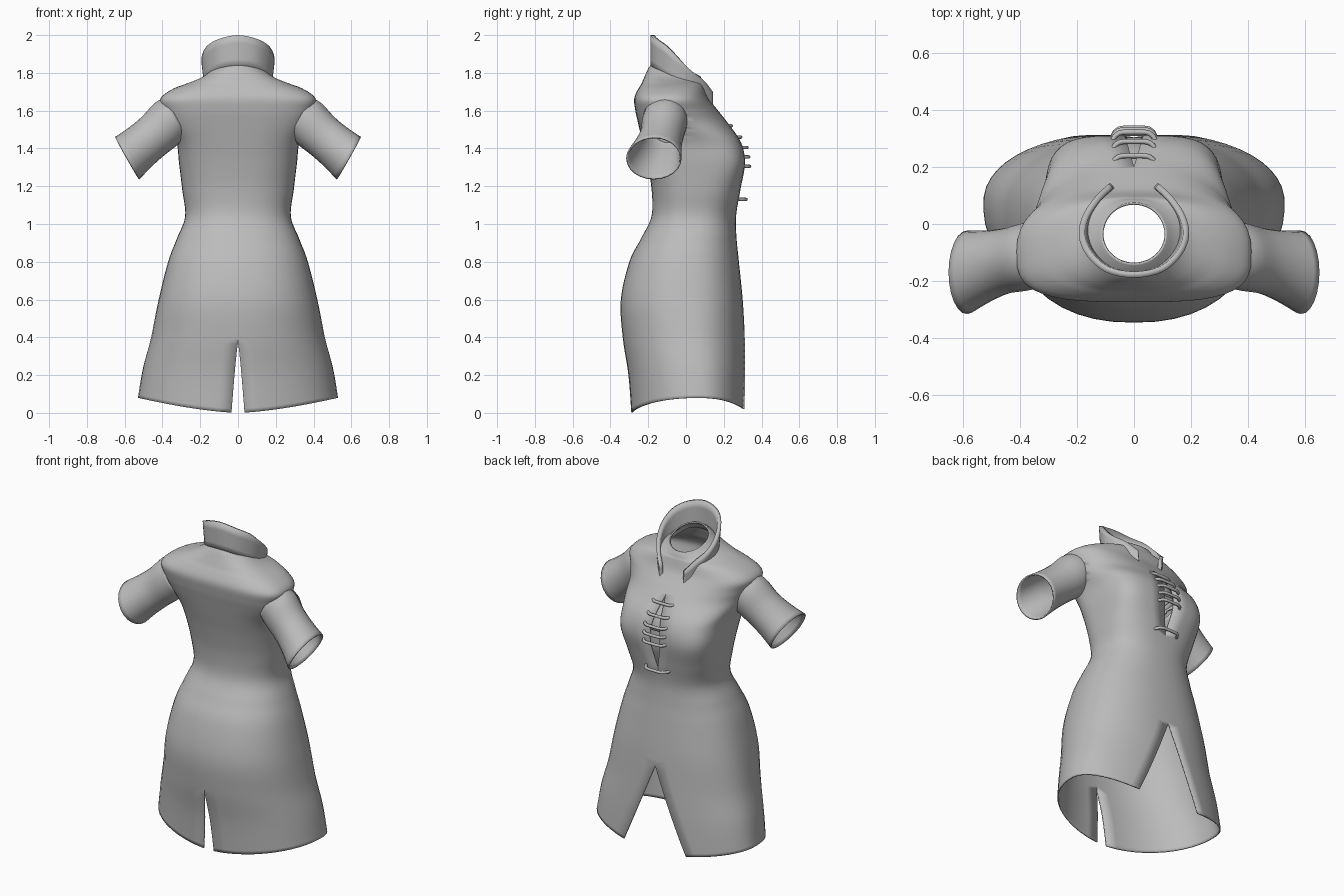
import bpy, bmesh, math
from mathutils import Vector

cube = bpy.data.objects.get("Cube")
if cube:
    bpy.data.objects.remove(cube)

cloth = bpy.data.materials.new("grey cloth")
cloth.use_nodes = True
GREY = (0.5, 0.5, 0.5, 1)
cloth.diffuse_color = GREY
cloth.node_tree.nodes["Principled BSDF"].inputs["Base Color"].default_value = GREY


def finish(name, bm, thickness):
    """Turn a bmesh shell into a smooth, thin cloth object."""
    bmesh.ops.remove_doubles(bm, verts=bm.verts[:], dist=0.0005)
    bmesh.ops.recalc_face_normals(bm, faces=bm.faces[:])
    mesh = bpy.data.meshes.new(name)
    bm.to_mesh(mesh)
    bm.free()
    obj = bpy.data.objects.new(name, mesh)
    bpy.context.collection.objects.link(obj)
    mesh.materials.append(cloth)
    for o in bpy.context.selected_objects:
        o.select_set(False)
    bpy.context.view_layer.objects.active = obj
    obj.select_set(True)
    bpy.ops.object.shade_smooth_by_angle(angle=math.radians(50))
    solid = obj.modifiers.new("thickness", "SOLIDIFY")
    solid.thickness = thickness
    solid.offset = -1


def skin(bm, rows):
    """Bridge rows of points with quads."""
    grid = [[bm.verts.new(p) for p in row] for row in rows]
    for a, b in zip(grid, grid[1:]):
        for i in range(len(a) - 1):
            bm.faces.new((a[i], a[i + 1], b[i + 1], b[i]))


def spline(table, t):
    """Catmull-Rom through the rows of a table, t from 0 to 1."""
    k = t * (len(table) - 1)
    i = min(int(k), len(table) - 2)
    f = k - i
    p = [Vector(table[max(0, min(j, len(table) - 1))]) for j in range(i - 1, i + 3)]
    m0, m1 = (p[2] - p[0]) / 2, (p[3] - p[1]) / 2
    return (p[1] * (2 * f**3 - 3 * f**2 + 1) + m0 * (f**3 - 2 * f**2 + f)
            + p[2] * (3 * f**2 - 2 * f**3) + m1 * (f**3 - f**2))


# Dress body: height, half width, back y, front y, widest y,
# squareness of the front half, squareness of the back half
BODY = [
    (0, .53, -.29, .325, .07, 2.2, 2.2), (.2, .503, -.305, .32, .06, 2.2, 2.2),
    (.4, .46, -.335, .312, .04, 2.2, 2.2), (.6, .42, -.345, .3, .02, 2.3, 2.3),
    (.8, .37, -.3, .28, .01, 2.3, 2.3), (.92, .325, -.24, .268, .02, 2.3, 2.3),
    (1.04, .28, -.183, .265, .03, 2.5, 2.3), (1.18, .295, -.182, .288, .03, 3.2, 2.4),
    (1.32, .312, -.205, .312, .01, 4.2, 2.6), (1.43, .325, -.23, .292, -.04, 3.6, 2.8),
    (1.53, .37, -.253, .225, -.09, 2.4, 3), (1.6, .397, -.268, .17, -.1, 2.3, 3.2),
    (1.665, .41, -.274, .12, -.1, 2.5, 3.2), (1.72, .335, -.25, .1, -.09, 2.5, 2.8),
    (1.765, .205, -.218, .09, -.07, 2.3, 2.4), (1.8, .15, -.19, .085, -.05, 2.1, 2.1),
    (1.84, .113, -.14, .075, -.035, 2, 2),
]
ROWS, COLS = 96, 22


def front_gap(z):
    if z < .53:
        return .215 * (1 - z / .53)
    if 1.13 < z < 1.56:
        return .032 * math.sin(math.pi * (z - 1.13) / .43)
    return 0


def back_gap(z):
    return .035 * max(0, 1 - z / .37) ** .8


def body_row(t, side):
    z, width, back, front, mid, front_power, back_power = spline(BODY, t)
    start = math.asin((front_gap(z) / width) ** (front_power / 2))
    end = math.pi - math.asin((back_gap(z) / width) ** (back_power / 2))
    row = []
    for i in range(COLS + 1):
        u = start + (end - start) * i / COLS
        c = math.cos(u)
        power, reach = (front_power, front - mid) if c > 0 else (back_power, back - mid)
        x = width * max(0, math.sin(u)) ** (2 / power)
        y = mid + reach * abs(c) ** (2 / power)
        # Hem rises toward the sides; neck rim dips toward the chest
        lift = .08 * (x / .53) ** 1.5 * max(0, 1 - z / .4)
        dip = .45 * (y + .05) * max(0, (z - 1.74) / .1)
        row.append((side * x, y, z + lift - dip))
    return row


bm = bmesh.new()
for side in (1, -1):
    skin(bm, [body_row(r / ROWS, side) for r in range(ROWS + 1)])
# Open the armholes inside the sleeves
AXIS = Vector((.78, -.18, -.6)).normalized()
ROOT = Vector((.36, -.115, 1.545))
holes = []
for face in bm.faces:
    p = face.calc_center_median()
    p.x = abs(p.x)
    if p.x > .3 and (p - ROOT).cross(AXIS).length < .095:
        holes.append(face)
bmesh.ops.delete(bm, geom=holes, context="FACES")
finish("dress_body", bm, .008)

# Inner panel behind the laced opening
bm = bmesh.new()
rows = []
for r in range(13):
    t = (8.4 + 3 * r / 12) / (len(BODY) - 1)
    z, front = spline(BODY, t)[0], spline(BODY, t)[3]
    rows.append([(x, front - .018, z) for x in (-.06, 0, .06)])
skin(bm, rows)
finish("inner_panel", bm, .004)

# Sleeves: centre x, y, z, radius across y, radius across the arm
SLEEVE = [(.33, -.11, 1.57, .115, .115), (.38, -.115, 1.53, .12, .126),
          (.45, -.13, 1.465, .116, .118), (.52, -.15, 1.405, .127, .12),
          (.587, -.17, 1.348, .147, .13)]
for side, name in ((1, "left_sleeve"), (-1, "right_sleeve")):
    bm = bmesh.new()
    rows = []
    for r in range(13):
        x, y, z, ry, rn = spline(SLEEVE, r / 12)
        row = []
        for i in range(25):
            a = math.tau * i / 24
            n = rn * math.sin(a)
            row.append((side * (x + .5 * n), y + ry * math.cos(a), z + .866 * n))
        rows.append(row)
    skin(bm, rows)
    finish(name, bm, .008)

# Stand-up collar, open at the chest: x, y, top z, bottom z
COLLAR = [(0, -.189, 2, 1.83), (.1, -.169, 1.98, 1.82), (.167, -.11, 1.94, 1.78),
          (.194, -.04, 1.875, 1.745), (.18, .03, 1.81, 1.685),
          (.137, .095, 1.76, 1.635), (.088, .142, 1.7, 1.605)]
full = [(-x, y, a, b) for x, y, a, b in COLLAR[:0:-1]] + COLLAR
bm = bmesh.new()
rows = []
for r in range(5):
    f = r / 4
    row = []
    for i in range(49):
        x, y, top, bottom = spline(full, i / 48)
        row.append((x * (.92 + .08 * f), y, bottom + (top - bottom) * f))
    rows.append(row)
skin(bm, rows)
finish("collar", bm, .022)

# Chest lacing: height and y of each cord
for i, (z, y) in enumerate([(1.52, .24), (1.46, .29), (1.405, .323),
                            (1.355, .332), (1.305, .337), (1.13, .318)]):
    curve = bpy.data.curves.new(f"lace_{i + 1}", "CURVE")
    curve.dimensions = "3D"
    curve.bevel_depth = .009
    curve.bevel_resolution = 2
    curve.use_fill_caps = True
    line = curve.splines.new("POLY")
    line.points.add(12)
    for k, point in enumerate(line.points):
        s = k / 6 - 1
        point.co = (.08 * s, y - .04 * s**6, z, 1)
    lace = bpy.data.objects.new(curve.name, curve)
    curve.materials.append(cloth)
    bpy.context.collection.objects.link(lace)
